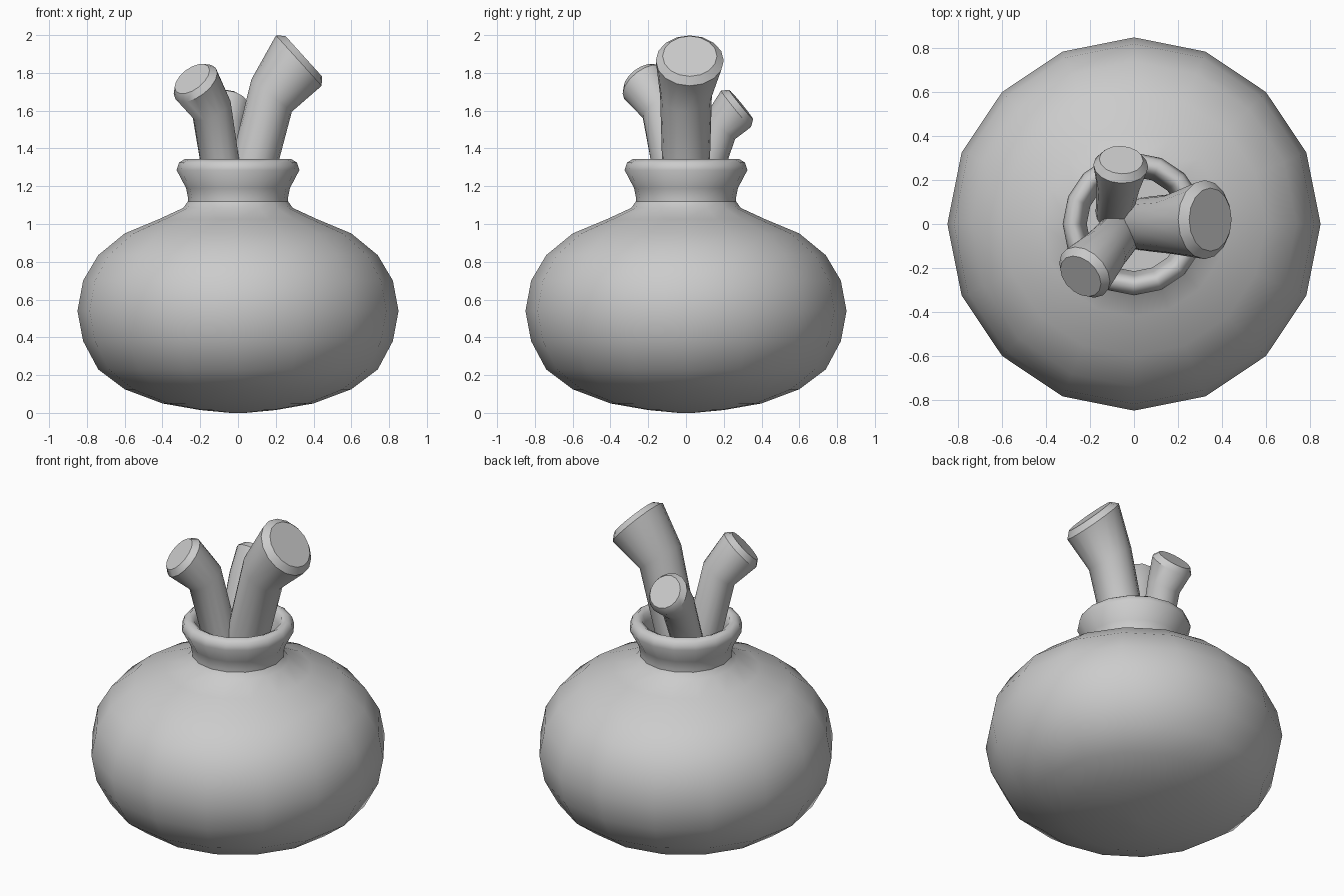
import bpy, bmesh, math
from mathutils import Vector

cube = bpy.data.objects.get("Cube")
if cube:
    bpy.data.objects.remove(cube)

SIDES = 16
grey = bpy.data.materials.new("plain grey")
grey.use_nodes = True
COLOUR = (0.6, 0.6, 0.6, 1)
grey.diffuse_color = COLOUR
grey.node_tree.nodes["Principled BSDF"].inputs["Base Color"].default_value = COLOUR


def loft(name, rings, angle):
    """Skin a list of (centre, normal, radius) rings, closing both ends."""
    bm = bmesh.new()
    loops = []
    for centre, normal, radius in rings:
        n = Vector(normal).normalized()
        v = n.cross(Vector((1, 0, 0))).normalized()
        u = v.cross(n)
        loop = []
        for i in range(SIDES):
            a = math.tau * i / SIDES
            loop.append(bm.verts.new(Vector(centre) + radius * (u * math.cos(a) + v * math.sin(a))))
        loops.append(loop)
    for low, high in zip(loops, loops[1:]):
        for i in range(SIDES):
            j = (i + 1) % SIDES
            bm.faces.new((low[i], low[j], high[j], high[i]))
    bm.faces.new(loops[0])
    bm.faces.new(loops[-1])
    bmesh.ops.recalc_face_normals(bm, faces=bm.faces)
    mesh = bpy.data.meshes.new(name)
    bm.to_mesh(mesh)
    bm.free()
    mesh.materials.append(grey)
    obj = bpy.data.objects.new(name, mesh)
    bpy.context.collection.objects.link(obj)
    bpy.ops.object.select_all(action="DESELECT")
    obj.select_set(True)
    bpy.context.view_layer.objects.active = obj
    bpy.ops.object.shade_smooth_by_angle(angle=math.radians(angle))
    return obj


def lathe(name, profile, angle):
    return loft(name, [((0, 0, z), (0, 0, 1), r) for r, z in profile], angle)


def tube(name, base, bend, end, base_r, bend_r, end_r, bend_dir, end_dir):
    """Bent stump with a flared, softly domed end."""
    base, bend, end = Vector(base), Vector(bend), Vector(end)
    out = Vector(end_dir).normalized()
    rings = [(base, bend - base, base_r),
             (bend, bend_dir, bend_r),
             (end, out, end_r),
             (end + out * 0.035, out, end_r * 0.8)]
    return loft(name, rings, 42)


# Squashed round body, rising to the collar
lathe("body", [(0.04, 0), (0.2, 0.015), (0.4, 0.05), (0.6, 0.125), (0.74, 0.23),
               (0.82, 0.38), (0.85, 0.54), (0.82, 0.70), (0.74, 0.835),
               (0.6, 0.95), (0.42, 1.025), (0.29, 1.085), (0.265, 1.12)], 50)

# Flared collar with a hollow inside
lathe("collar", [(0.265, 1.11), (0.265, 1.14), (0.275, 1.19), (0.325, 1.285),
                 (0.312, 1.325), (0.28, 1.345), (0.25, 1.33),
                 (0.235, 1.285), (0.215, 1.19), (0.215, 1.125)], 60)

# Three bent tubes standing in the collar
tube("large_left_tube", (0.03, 0, 1.1), (0.178, 0, 1.68), (0.322, 0.02, 1.865),
     0.12, 0.137, 0.18, (0.62, 0, 0.78), (0.74, 0, 0.67))
tube("front_right_tube", (-0.06, -0.04, 1.1), (-0.14, -0.13, 1.61), (-0.225, -0.22, 1.745),
     0.10, 0.11, 0.135, (-0.4, -0.4, 0.82), (-0.52, -0.52, 0.68))
tube("back_tube", (-0.09, 0.05, 1.1), (-0.07, 0.18, 1.51), (-0.06, 0.265, 1.61),
     0.085, 0.1, 0.125, (0, 0.6, 0.8), (0.05, 0.77, 0.63))
